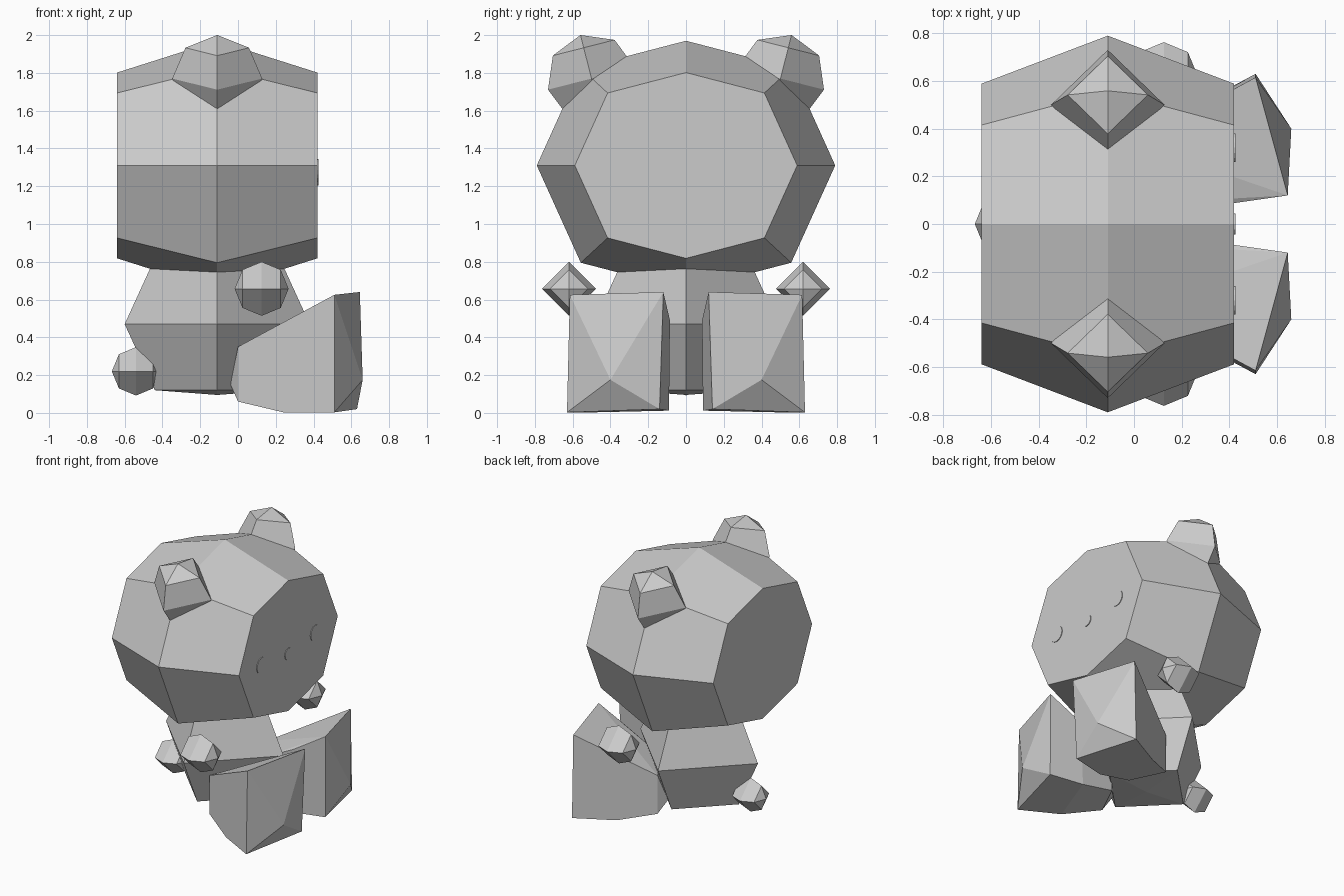
import bpy, bmesh
from math import cos, sin, pi
from mathutils import Matrix, Vector

if "Cube" in bpy.data.objects:
    bpy.data.objects.remove(bpy.data.objects["Cube"])


def finish(name, bm):
    bmesh.ops.recalc_face_normals(bm, faces=bm.faces)
    me = bpy.data.meshes.new(name)
    bm.to_mesh(me)
    bm.free()
    ob = bpy.data.objects.new(name, me)
    bpy.context.collection.objects.link(ob)
    return ob


def ringed(name, profile, section, frame):
    """Stack scaled copies of a section along local z; radius 0 makes a pole."""
    bm = bmesh.new()
    n = len(section)
    loops = []
    for h, r in profile:
        pts = section if r > 0 else [(0, 0)]
        loops.append([bm.verts.new(frame @ Vector((a * r, b * r, h))) for a, b in pts])
    for lo, hi in zip(loops, loops[1:]):
        for i in range(n):
            j = (i + 1) % n
            if len(lo) == 1:
                bm.faces.new((lo[0], hi[j], hi[i]))
            elif len(hi) == 1:
                bm.faces.new((lo[i], lo[j], hi[0]))
            else:
                bm.faces.new((lo[i], lo[j], hi[j], hi[i]))
    for end in (loops[0], loops[-1]):
        if len(end) > 1:
            bm.faces.new(end)
    return finish(name, bm)


def polygon(n):
    return [(cos(2 * pi * i / n), sin(2 * pi * i / n)) for i in range(n)]


def ball(r):
    """Half-circle profile with three rings between the poles."""
    return [(-r * cos(pi * i / 4), r * sin(pi * i / 4) if 0 < i < 4 else 0) for i in range(5)]


def place(x, y, z):
    return Matrix.Translation((x, y, z))


# local z -> world x, local x -> world y, local y -> world z
ALONG_X = Matrix(((0, 0, 1, 0), (1, 0, 0, 0), (0, 1, 0, 0), (0, 0, 0, 1)))
SQUARE = polygon(4)

# head: octagonal barrel with flat face and back
octagon = [(.79, 0), (.557, .515), (0, .66), (-.557, .515),
           (-.79, 0), (-.557, -.515), (0, -.66), (.557, -.515)]
ringed("head", [(-.53, .745), (0, 1), (.53, .745)], octagon, place(-.11, 0, 1.31) @ ALONG_X)

# body: four-sided, widest in the middle
ringed("body", [(.095, 0), (.12, .33), (.47, .49), (.82, .33), (.84, 0)], SQUARE, place(-.11, 0, 0))

# tail
ringed("tail", ball(.128), SQUARE, place(-.54, 0, .22) @ ALONG_X)

# small nose disc on the face
ringed("nose", [(-.01, .045), (.005, .045)], polygon(12), place(.42, 0, 1.25) @ ALONG_X)

# right-hand leg points: toe ring and tip, sole and knee, hip ring and heel
leg_points = [(.645, .12, .64), (.51, .615, .625), (.51, .63, .003), (.63, .14, .02),
              (.66, .40, .175), (.24, .485, .003), (.40, .085, .49), (.38, .09, .012),
              (0, .34, .35), (0, .34, .06), (.12, .09, .35), (.12, .09, .06), (-.04, .27, .15)]

for s, side in ((-1, "front"), (1, "back")):
    # ear, tilted outwards
    tilt = Matrix.Rotation(-s * .25, 4, 'X')
    ringed(side + "_ear", ball(.238), SQUARE, place(-.11, s * .50, 1.77) @ tilt)
    # paw
    ringed(side + "_paw", ball(.143), SQUARE, place(.125, s * .62, .657) @ ALONG_X)
    # eye disc
    ringed(side + "_eye", [(-.01, .06), (.005, .06)], polygon(16), place(.42, s * .32, 1.285) @ ALONG_X)
    # leg as a faceted hull
    bm = bmesh.new()
    for x, y, z in leg_points:
        bm.verts.new((x, s * y, z))
    bmesh.ops.convex_hull(bm, input=bm.verts)
    bmesh.ops.delete(bm, geom=[v for v in bm.verts if not v.link_faces], context='VERTS')
    bmesh.ops.dissolve_limit(bm, angle_limit=.08, verts=bm.verts, edges=bm.edges)
    finish(side + "_leg", bm)
